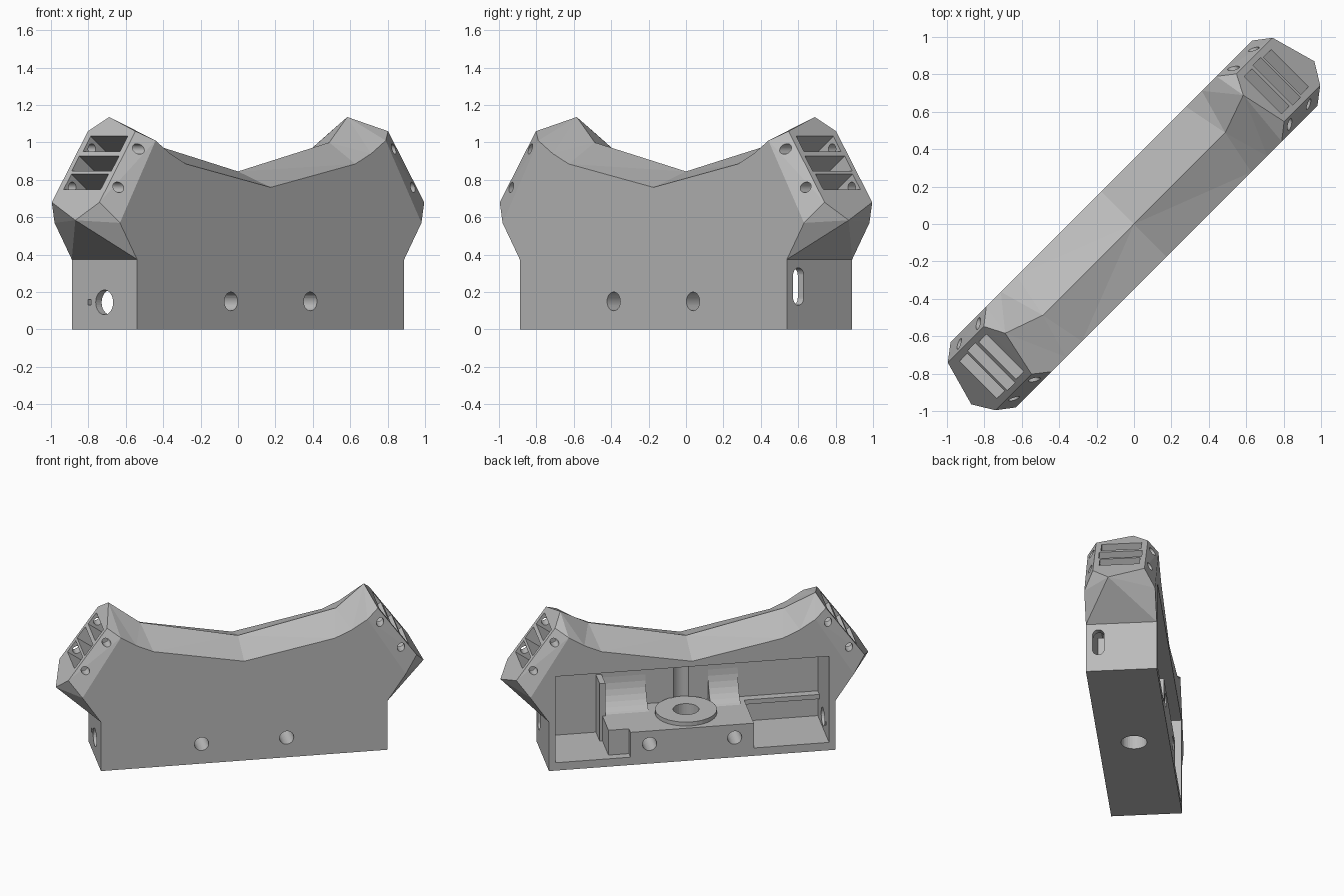
import bpy, bmesh, math
from mathutils import Matrix, Vector

cube = bpy.data.objects.get("Cube")
if cube:
    bpy.data.objects.remove(cube, do_unlink=True)

grey = bpy.data.materials.new("plain_grey")
grey.use_nodes = True
grey.diffuse_color = (0.5, 0.5, 0.5, 1)
grey.node_tree.nodes["Principled BSDF"].inputs["Base Color"].default_value = (0.5, 0.5, 0.5, 1)

W = 0.247      # half thickness
WALL = -0.2    # inner surface of the closed wall


def make(name, bm):
    bmesh.ops.recalc_face_normals(bm, faces=bm.faces)
    me = bpy.data.meshes.new(name)
    bm.to_mesh(me)
    bm.free()
    me.materials.append(grey)
    ob = bpy.data.objects.new(name, me)
    bpy.context.collection.objects.link(ob)
    return ob


def box(name, x, y, z):
    bm = bmesh.new()
    size = [b - a for a, b in (x, y, z)]
    mid = [(a + b) / 2 for a, b in (x, y, z)]
    bmesh.ops.create_cube(bm, size=1, matrix=Matrix.Translation(mid) @ Matrix.Diagonal(size + [1]))
    return make(name, bm)


def rod(name, centre, axis, r, length):
    bm = bmesh.new()
    turn = Vector(axis).to_track_quat('Z', 'Y').to_matrix().to_4x4()
    bmesh.ops.create_cone(bm, cap_ends=True, segments=32, radius1=r, radius2=r, depth=length,
                          matrix=Matrix.Translation(centre) @ turn)
    return make(name, bm)


def prism(name, profile, x0, x1):
    # extrude a (y, z) profile along the long axis
    bm = bmesh.new()
    face = bm.faces.new([bm.verts.new((x0, y, z)) for y, z in profile])
    new = bmesh.ops.extrude_face_region(bm, geom=[face])
    bmesh.ops.translate(bm, vec=(x1 - x0, 0, 0),
                        verts=[v for v in new["geom"] if isinstance(v, bmesh.types.BMVert)])
    return make(name, bm)


def combine(target, tool, op):
    mod = target.modifiers.new("join", 'BOOLEAN')
    mod.object, mod.operation, mod.solver = tool, op, 'EXACT'
    bpy.context.view_layer.objects.active = target
    bpy.ops.object.modifier_apply(modifier=mod.name)
    bpy.data.objects.remove(tool, do_unlink=True)


def cut(tool):
    combine(body, tool, 'DIFFERENCE')


def add(tool):
    combine(body, tool, 'UNION')


# Outer shell: half outline and faceted head, repeated for both ends
side = [(0, 0), (1.01, 0), (1.01, .375), (1.14, .57), (.87, 1.01), (.76, .94), (.64, .885), (0, .76)]
pts = {"r0": (0, 0, .845), "r1": (.69, 0, 1.0),
       "A": (.955, .18, 1.06), "B": (.9, .074, 1.136), "C": (.955, -.18, 1.06),
       "D": (1.228, -.18, .68), "E": (1.297, -.067, .584), "F": (1.228, .18, .68)}
for i, (x, z) in enumerate(side):
    pts["f%d" % i] = (x, -W, z)
    pts["b%d" % i] = (x, W, z)
faces = ["f0 f1 f2 f3 f4 f5 f6 f7", "b0 b1 b2 b3 b4 b5 b6 b7", "f0 f1 b1 b0", "f1 b1 b2 f2",
         "f3 f4 C D", "b3 b4 A F", "A B C D E F", "f3 D E", "F b3 E", "f2 f3 E", "b2 E b3", "f2 E b2",
         "r0 f7 f6", "r0 f6 r1", "r1 f6 f5", "r1 f5 B", "B f5 f4", "B f4 C",
         "r0 b7 b6", "r0 b6 r1", "r1 b6 b5", "r1 b5 B", "B b5 b4", "B b4 A"]
bm = bmesh.new()
for s in (1, -1):
    vert = {k: bm.verts.new((s * x, y, z)) for k, (x, y, z) in pts.items()}
    for f in faces:
        bm.faces.new([vert[k] for k in f.split()])
bmesh.ops.remove_doubles(bm, verts=bm.verts, dist=1e-4)
bmesh.ops.recalc_face_normals(bm, faces=bm.faces)
bmesh.ops.triangulate(bm, faces=bm.faces)
body = make("body", bm)

# Open compartment in the rear
cut(box("compartment", (-.965, .965), (WALL, .4), (.06, .72)))
cut(rod("wall_groove", (0, WALL + .045, .45), (0, 0, 1), .07, .46))

# Mounting block with raised ring, end plate and wall ledge
add(box("mount_block", (-.435, .435), (WALL - .02, W), (.03, .25)))
add(box("block_step", (.40, .58), (WALL - .02, W - .06), (.03, .25)))
add(box("end_plate", (.56, .60), (WALL - .02, -.05), (.03, .5)))
add(box("wall_ledge", (-.98, -.42), (WALL - .02, WALL + .06), (.215, .25)))
add(rod("ring", (0, 0, .25), (0, 0, 1), .215, .06))

# Concave cradles against the wall
arc = [(-.02 - .18 * math.sin(t), .475 - .235 * math.cos(t)) for t in
       [math.pi / 2 * k / 8 for k in range(9)]]
for x0, x1 in ((.25, .57), (-.40, -.19)):
    add(prism("cradle", [(WALL - .02, .23), (-.02, .23)] + arc + [(WALL - .02, .475)], x0, x1))

# Drilled holes in the base and both ends
cut(rod("centre_bore", (0, 0, .15), (0, 0, 1), .09, .5))
for s in (1, -1):
    cut(rod("bolt_hole", (s * .3, 0, .15), (0, 1, 0), .05, 1))
cut(rod("cable_hole", (-1, 0, .145), (1, 0, 0), .066, .2))
cut(box("pin_hole", (-1.1, -.9), (.10, .125), (.13, .16)))
cut(box("end_slot", (.9, 1.1), (-.2, -.12), (.17, .29)))
for z in (.17, .29):
    cut(rod("slot_round", (1, -.16, z), (1, 0, 0), .04, .2))

# Strap slots across each slanted cap, with cross-drilled pin holes
for s in (1, -1):
    normal = Vector((s * .812, 0, .584))
    tilt = math.atan2(normal.x, normal.z)
    for z, depth, half in ((.993, .15, .14), (.887, .2, .15), (.79, .15, .14)):
        centre = Vector((s * (.955 + (1.06 - z) / 1.392), 0, z))
        tool = box("strap_slot", (-.05, .05), (-half, half), (-depth, .1))
        tool.data.transform(Matrix.Translation(centre) @ Matrix.Rotation(tilt, 4, 'Y'))
        cut(tool)
    for x, z in ((.965, .965), (1.113, .76)):
        cut(rod("pin_hole", (s * x, 0, z), (0, 1, 0), .028, .7))

# Turn the finished part to its diagonal stance
body.data.transform(Matrix.Rotation(math.pi / 4, 4, 'Z'))
